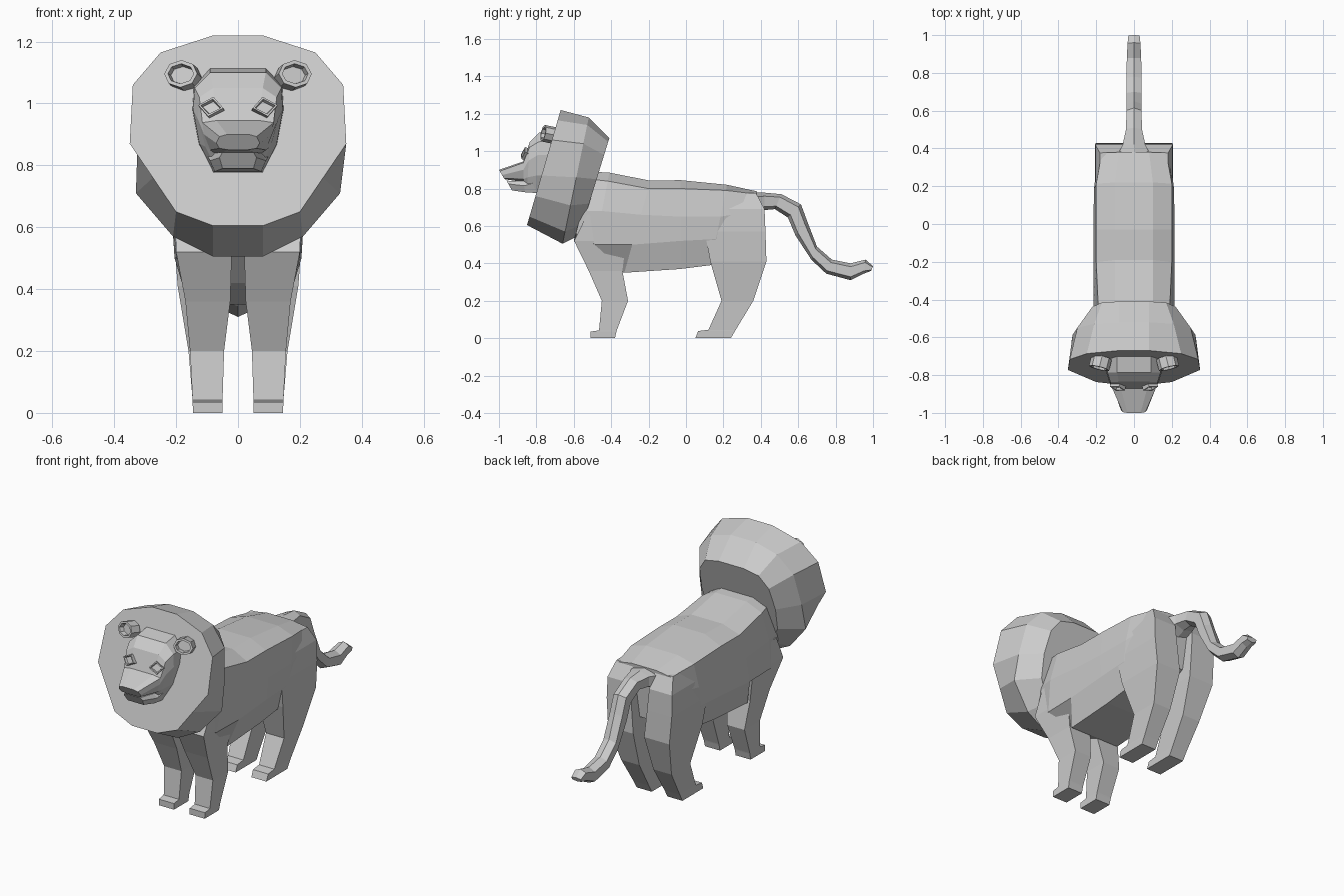
import bpy, bmesh, math
from mathutils import Vector, Matrix

if "Cube" in bpy.data.objects:
    bpy.data.objects.remove(bpy.data.objects["Cube"])


def finish(name, bm, mirror=False):
    bmesh.ops.recalc_face_normals(bm, faces=bm.faces)
    me = bpy.data.meshes.new(name)
    bm.to_mesh(me)
    bm.free()
    ob = bpy.data.objects.new(name, me)
    bpy.context.collection.objects.link(ob)
    if mirror:
        ob.modifiers.new("Mirror", 'MIRROR')
    return ob


def loft(name, rings, mirror=False):
    """Skin a list of equal-length point rings and cap both ends."""
    bm = bmesh.new()
    vs = [[bm.verts.new(p) for p in r] for r in rings]
    n = len(vs[0])
    for a, b in zip(vs, vs[1:]):
        for i in range(n):
            j = (i + 1) % n
            bm.faces.new((a[i], a[j], b[j], b[i]))
    bm.faces.new(vs[0])
    bm.faces.new(vs[-1])
    return finish(name, bm, mirror)


def sym(yt, yb, half):
    """Symmetric ring from a half outline (x, z), leaning from yt (top) to yb (bottom)."""
    zt, zb = half[0][1], half[-1][1]
    pts = [(x, yb + (yt - yb) * (z - zb) / (zt - zb), z) for x, z in half]
    return pts + [(-x, y, z) for x, y, z in reversed(pts)]


def box_ring(z, x0, x1, y0, y1):
    return [(x0, y0, z), (x1, y0, z), (x1, y1, z), (x0, y1, z)]


def cup(name, centre, rx, rz, depth, sides, rim, sink, turn, phase=0.0):
    """Short prism facing forward with a sunken front, mirrored to both sides."""
    bm = bmesh.new()
    front = bm.faces.new([bm.verts.new((
        rx * math.cos(phase + 2 * math.pi * i / sides), -depth / 2,
        rz * math.sin(phase + 2 * math.pi * i / sides))) for i in range(sides)])
    ext = bmesh.ops.extrude_face_region(bm, geom=[front], use_keep_orig=True)
    for v in [g for g in ext["geom"] if isinstance(g, bmesh.types.BMVert)]:
        v.co.y += depth
    bmesh.ops.recalc_face_normals(bm, faces=bm.faces)
    bmesh.ops.inset_individual(bm, faces=[front], thickness=rim)
    inner = bmesh.ops.inset_individual(bm, faces=[front], thickness=0.004)
    for v in front.verts:
        v.co.y += sink
    bm.transform(Matrix.Translation(Vector(centre)) @ turn)
    return finish(name, bm, True)


# Torso
loft("body", [
    sym(-.50, -.60, [(.10, .89), (.17, .85), (.20, .68), (.17, .56), (.05, .52)]),
    sym(-.41, -.50, [(.10, .885), (.19, .84), (.215, .68), (.20, .50), (.06, .42)]),
    sym(-.19, -.33, [(.10, .842), (.20, .80), (.215, .66), (.205, .50), (.16, .35)]),
    sym(-.03, -.03, [(.10, .845), (.20, .80), (.215, .65), (.205, .52), (.16, .37)]),
    sym(.22, .13, [(.10, .82), (.20, .79), (.212, .65), (.205, .53), (.16, .39)]),
    sym(.38, .36, [(.08, .785), (.17, .77), (.19, .68), (.17, .58), (.08, .48)]),
])

# Mane: flat leaning front, outer band, tapered back
loft("mane", [
    sym(-.67, -.85, [(.08, 1.22), (.25, 1.165), (.34, 1.06), (.35, .87),
                     (.275, .76), (.20, .65), (.08, .605)]),
    sym(-.52, -.66, [(.08, 1.18), (.21, 1.14), (.30, 1.04), (.325, .86),
                     (.33, .71), (.21, .57), (.08, .505)]),
    sym(-.41, -.57, [(.08, 1.07), (.17, 1.05), (.22, .98), (.235, .85),
                     (.22, .72), (.15, .61), (.08, .55)]),
])

# Head with upper muzzle
loft("head", [
    sym(-.66, -.66, [(.09, 1.12), (.145, 1.06), (.15, .98), (.13, .86), (.08, .775)]),
    sym(-.785, -.80, [(.09, 1.10), (.14, 1.05), (.145, .98), (.125, .87), (.08, .78)]),
    sym(-.835, -.85, [(.08, 1.05), (.125, 1.02), (.13, .95), (.105, .86), (.075, .80)]),
    sym(-.87, -.87, [(.07, .945), (.115, .938), (.11, .90), (.09, .85), (.07, .835)]),
    sym(-1.0, -.97, [(.035, .90), (.06, .893), (.07, .872), (.06, .855), (.03, .85)]),
])

# Lower jaw
loft("jaw", [
    sym(-.78, -.78, [(.08, .87), (.105, .84), (.08, .775)]),
    sym(-.87, -.86, [(.075, .84), (.09, .815), (.075, .78)]),
    sym(-.96, -.93, [(.05, .842), (.06, .825), (.05, .79)]),
])

# Eyes and ears
cup("eyes", (.085, -.857, .985), .042, .034, .03, 4, .008, .012,
    Matrix.Rotation(math.radians(12), 4, 'Z') @ Matrix.Rotation(math.radians(-20), 4, 'X'), .15)
cup("ears", (.178, -.735, 1.09), .055, .045, .06, 8, .012, .025,
    Matrix.Rotation(math.radians(14), 4, 'Z') @ Matrix.Rotation(math.radians(-12), 4, 'X'))

# Legs with stepped paws
loft("front_legs", [box_ring(*r) for r in [
    (0, .05, .145, -.51, -.38),
    (.035, .05, .147, -.51, -.372),
    (.042, .05, .147, -.465, -.37),
    (.20, .045, .155, -.45, -.31),
    (.36, .025, .17, -.52, -.34),
    (.52, .02, .20, -.598, -.32),
    (.66, .04, .205, -.53, -.34),
]], True)
loft("hind_legs", [box_ring(*r) for r in [
    (0, .05, .145, .05, .24),
    (.038, .05, .147, .065, .262),
    (.045, .05, .147, .12, .266),
    (.20, .045, .16, .19, .36),
    (.41, .035, .195, .13, .43),
    (.57, .05, .207, .10, .425),
    (.69, .06, .205, .15, .42),
    (.775, .07, .18, .22, .375),
]], True)

# Tail: top point, bottom point, half width
tail = []
for yt, zt, yb, zb, w in [
        (.36, .78, .36, .66, .09), (.42, .778, .42, .685, .06),
        (.51, .77, .475, .69, .042), (.615, .715, .545, .645, .04),
        (.65, .62, .585, .55, .04), (.70, .49, .67, .42, .04),
        (.78, .42, .75, .345, .04), (.88, .40, .88, .31, .038),
        (.96, .42, .95, .345, .034), (1.0, .385, .99, .36, .03)]:
    t, b = Vector((0, yt, zt)), Vector((0, yb, zb))
    side = Vector((w, 0, 0))
    q1, q3 = t.lerp(b, .2), t.lerp(b, .8)
    tail.append([t, q1 + side, q3 + side, b, q3 - side, q1 - side])
loft("tail", tail)
